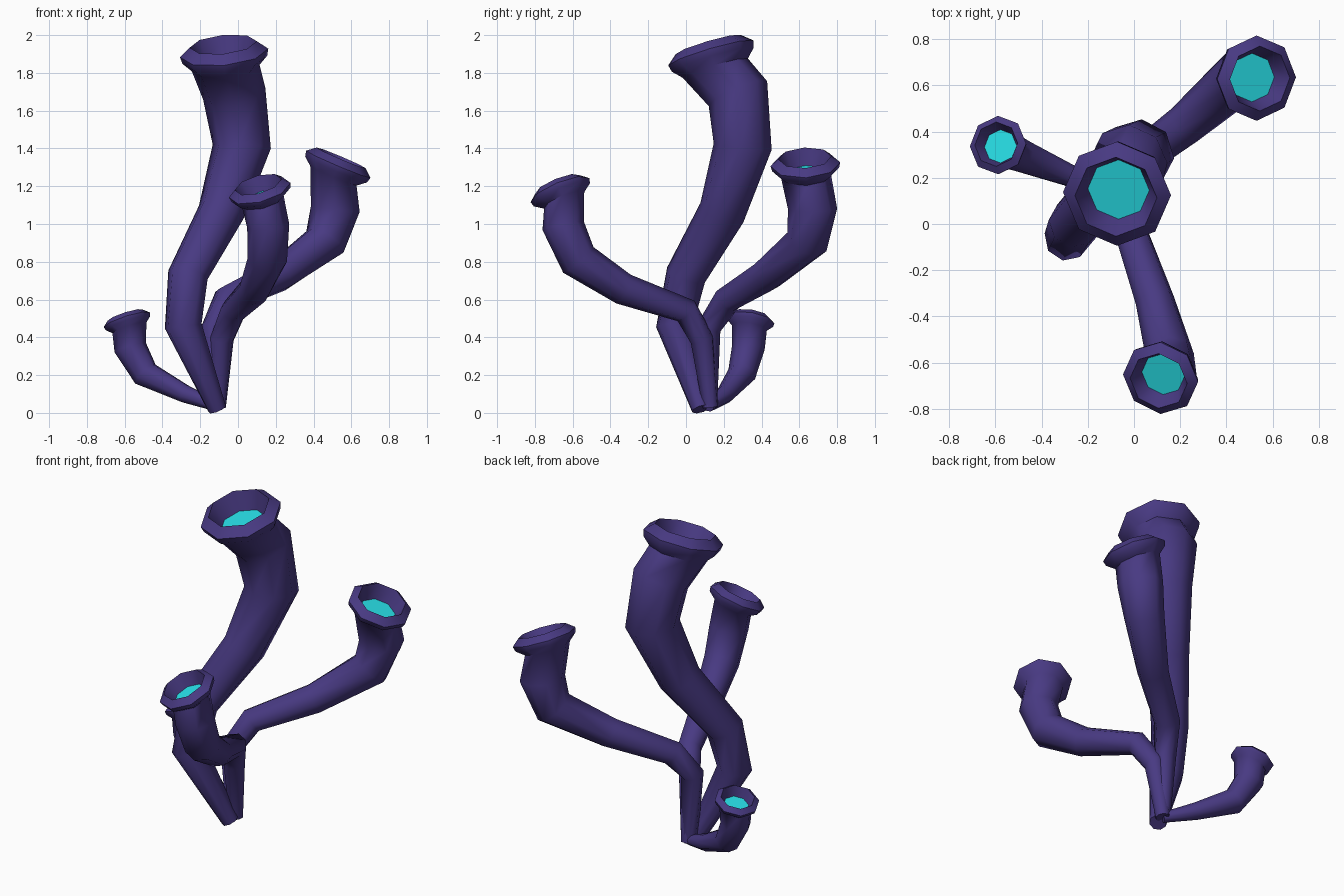
import bpy, bmesh, math
from mathutils import Vector

cube = bpy.data.objects.get("Cube")
if cube:
    bpy.data.objects.remove(cube, do_unlink=True)

SIDES = 8


def make_material(name, color):
    mat = bpy.data.materials.new(name)
    mat.use_nodes = True
    mat.diffuse_color = (*color, 1)
    bsdf = mat.node_tree.nodes["Principled BSDF"]
    bsdf.inputs["Base Color"].default_value = (*color, 1)
    bsdf.inputs["Roughness"].default_value = 0.8
    return mat


PURPLE = make_material("deep purple", (0.065, 0.042, 0.225))
CYAN = make_material("bright cyan", (0.02, 0.70, 0.76))

# Lip profile: distance along the mouth axis and radius, both relative to lip radius
LIP = [(0.2, 0.96), (0.36, 1.0), (0.56, 0.76), (0.08, 0.57)]


def make_tube(name, path, mouth_axis, lip_radius):
    """Tapered bent tube with a flared lip and a coloured floor in its mouth."""
    points = [Vector(p[:3]) for p in path]
    radii = [p[3] for p in path]
    axis = Vector(mouth_axis).normalized()

    # Ring directions bisect the neighbouring segments
    segs = [(b - a).normalized() for a, b in zip(points, points[1:])]
    dirs = [segs[0]] + [(a + b).normalized() for a, b in zip(segs, segs[1:])] + [axis]

    # Carry one side vector from the mouth to the root so the tube does not twist
    side = Vector((1, 0, 0))
    sides = []
    for d in reversed(dirs):
        side = (side - d * side.dot(d)).normalized()
        sides.append(side)
    sides.reverse()

    rings = list(zip(points, dirs, sides, radii))
    for along, r in LIP:
        rings.append((points[-1] + axis * along * lip_radius, axis, sides[-1], r * lip_radius))

    bm = bmesh.new()
    loops = []
    for center, d, u, r in rings:
        v = d.cross(u)
        loop = []
        for i in range(SIDES):
            a = math.tau * i / SIDES
            loop.append(bm.verts.new(center + (u * math.cos(a) + v * math.sin(a)) * r))
        loops.append(loop)
    for low, high in zip(loops, loops[1:]):
        for i in range(SIDES):
            j = (i + 1) % SIDES
            bm.faces.new((low[i], low[j], high[j], high[i]))
    bm.faces.new(list(reversed(loops[0])))
    floor = bm.faces.new(loops[-1])
    floor.material_index = 1

    mesh = bpy.data.meshes.new(name)
    bm.to_mesh(mesh)
    bm.free()
    mesh.materials.append(PURPLE)
    mesh.materials.append(CYAN)
    obj = bpy.data.objects.new(name, mesh)
    bpy.context.collection.objects.link(obj)
    bpy.ops.object.select_all(action='DESELECT')
    obj.select_set(True)
    bpy.context.view_layer.objects.active = obj
    bpy.ops.object.shade_smooth_by_angle(angle=math.radians(50))


# Tall central tube
make_tube("tall_tube", [
    (-0.11, 0.08, 0.02, 0.05), (-0.29, -0.06, 0.46, 0.1),
    (-0.265, 0.0, 0.73, 0.108), (-0.09, 0.19, 1.06, 0.125),
    (0.02, 0.3, 1.41, 0.155), (-0.02, 0.275, 1.69, 0.168),
    (-0.065, 0.155, 1.825, 0.18)], (-0.1, -0.28, 0.95), 0.235)

# Tube reaching to the back left
make_tube("back_tube", [
    (-0.11, 0.12, 0.03, 0.045), (-0.13, 0.12, 0.45, 0.065),
    (-0.06, 0.22, 0.6, 0.075), (0.22, 0.43, 0.73, 0.09),
    (0.46, 0.64, 0.905, 0.115), (0.515, 0.67, 1.08, 0.13),
    (0.505, 0.635, 1.255, 0.133)], (0.38, -0.05, 0.9), 0.185)

# Tube reaching to the front
make_tube("front_tube", [
    (-0.105, 0.13, 0.03, 0.042), (-0.085, 0.085, 0.39, 0.064),
    (-0.025, 0.0, 0.54, 0.07), (0.09, -0.33, 0.655, 0.085),
    (0.155, -0.57, 0.81, 0.105), (0.16, -0.65, 0.99, 0.112),
    (0.13, -0.645, 1.125, 0.115)], (-0.25, -0.37, 0.9), 0.168)

# Short tube on the right
make_tube("short_tube", [
    (-0.11, 0.12, 0.035, 0.03), (-0.28, 0.21, 0.1, 0.05),
    (-0.49, 0.295, 0.205, 0.075), (-0.57, 0.33, 0.345, 0.087),
    (-0.575, 0.335, 0.45, 0.094)], (-0.3, 0.15, 0.93), 0.128)
